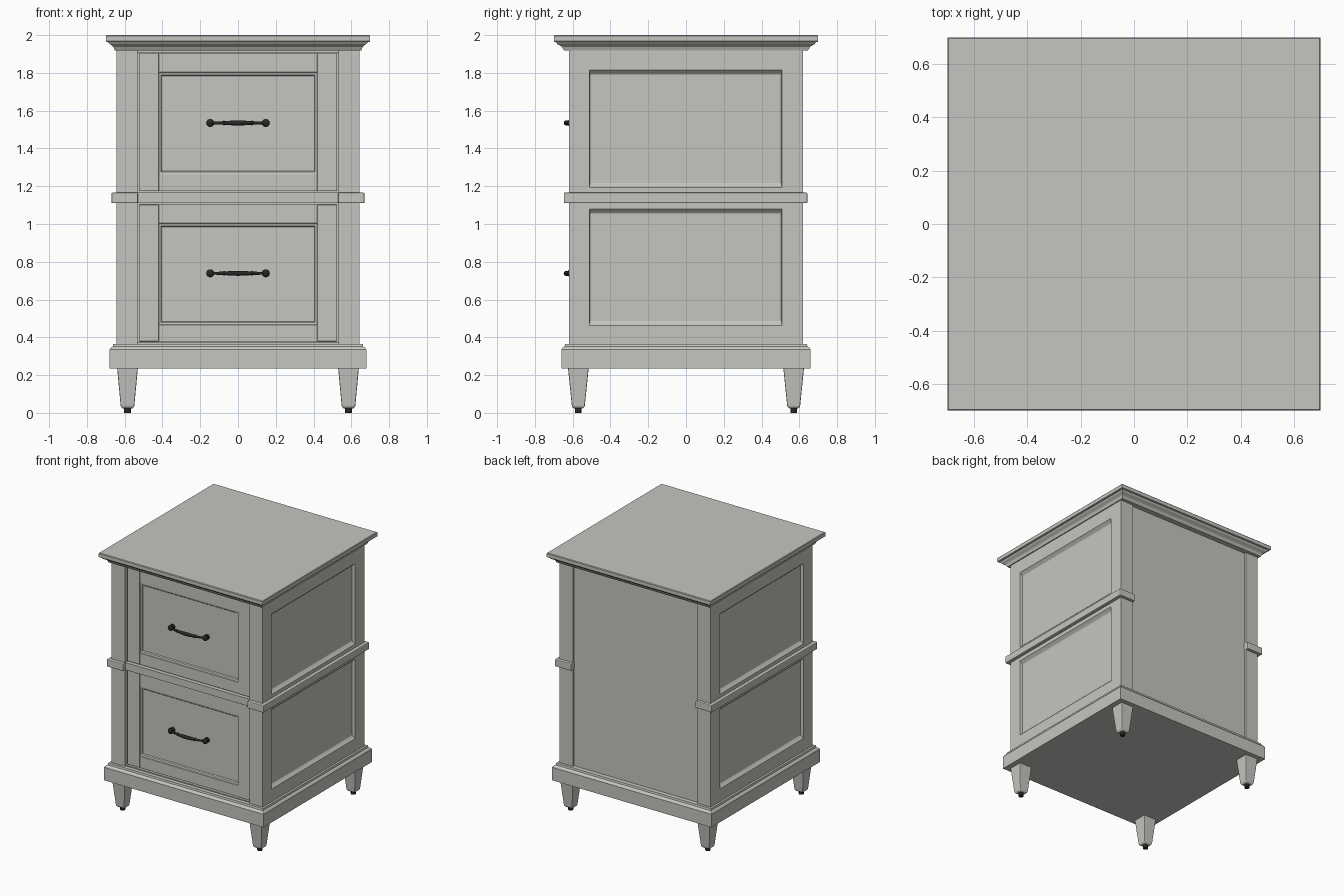
import bpy, bmesh, math
from mathutils import Vector

if "Cube" in bpy.data.objects:
    bpy.data.objects.remove(bpy.data.objects["Cube"])


def material(name, rgb):
    m = bpy.data.materials.new(name)
    m.diffuse_color = (*rgb, 1)
    m.use_nodes = True
    m.node_tree.nodes["Principled BSDF"].inputs["Base Color"].default_value = m.diffuse_color
    return m


PAINT = material("warm_grey_paint", (0.57, 0.56, 0.525))
BLACK = material("dark_metal", (0.022, 0.02, 0.019))


def finish(name, bm, mat, bevel=0, smooth=False):
    bmesh.ops.remove_doubles(bm, verts=bm.verts, dist=1e-5)
    bmesh.ops.recalc_face_normals(bm, faces=bm.faces)
    me = bpy.data.meshes.new(name)
    bm.to_mesh(me)
    bm.free()
    ob = bpy.data.objects.new(name, me)
    bpy.context.collection.objects.link(ob)
    me.materials.append(mat)
    if smooth:
        for p in me.polygons:
            p.use_smooth = True
        me.set_sharp_from_angle(angle=math.radians(40))
    if bevel:
        mod = ob.modifiers.new("soft_edges", "BEVEL")
        mod.width = bevel
        mod.segments = 2
        mod.limit_method = 'ANGLE'
    return ob


def loft(name, rings, mat, bevel=0, smooth=False):
    """Skin a stack of equal-sized point rings and cap both ends."""
    bm = bmesh.new()
    vs = [[bm.verts.new(p) for p in r] for r in rings]
    n = len(vs[0])
    for a, b in zip(vs, vs[1:]):
        for i in range(n):
            bm.faces.new((a[i], a[(i + 1) % n], b[(i + 1) % n], b[i]))
    bm.faces.new(vs[0])
    bm.faces.new(vs[-1])
    return finish(name, bm, mat, bevel, smooth)


def rect(hx, hy, z, cx=0, cy=0):
    return [(cx - hx, cy - hy, z), (cx + hx, cy - hy, z),
            (cx + hx, cy + hy, z), (cx - hx, cy + hy, z)]


def box(name, x0, x1, y0, y1, z0, z1, bevel=0):
    c = ((x1 - x0) / 2, (y1 - y0) / 2)
    m = ((x0 + x1) / 2, (y0 + y1) / 2)
    return loft(name, [rect(*c, z0, *m), rect(*c, z1, *m)], PAINT, bevel)


def circle(c, r, axis, n=14):
    pts = []
    for i in range(n):
        a = 2 * math.pi * i / n
        u, v = r * math.cos(a), r * math.sin(a)
        off = {"x": (0, u, v), "y": (u, 0, v), "z": (u, v, 0)}[axis]
        pts.append(Vector(c) + Vector(off))
    return pts


def panelled(name, us, vs, sunk, steps, thick, place):
    """Flat board on a u/v grid with chosen cells sunk through moulded steps (du, dv, depth)."""
    bm = bmesh.new()

    def face(pts):
        bm.faces.new([bm.verts.new(place(*p)) for p in pts])

    for i in range(len(us) - 1):
        for j in range(len(vs) - 1):
            u0, u1, v0, v1 = us[i], us[i + 1], vs[j], vs[j + 1]
            last = [(u0, v0, 0), (u1, v0, 0), (u1, v1, 0), (u0, v1, 0)]
            if (i, j) in sunk:
                for du, dv, d in steps:
                    new = [(u0 + du, v0 + dv, d), (u1 - du, v0 + dv, d),
                           (u1 - du, v1 - dv, d), (u0 + du, v1 - dv, d)]
                    for k in range(4):
                        q = (k + 1) % 4
                        face((last[k], last[q], new[q], new[k]))
                    last = new
            face(last)
    ring = ([(u, vs[0]) for u in us[:-1]] + [(us[-1], v) for v in vs[:-1]]
            + [(u, vs[-1]) for u in us[:0:-1]] + [(us[0], v) for v in vs[:0:-1]])
    for a, b in zip(ring, ring[1:] + ring[:1]):
        face(((*a, 0), (*b, 0), (*b, thick), (*a, thick)))
    face([(*p, thick) for p in ring])
    return finish(name, bm, PAINT)


# top board with moulded underside
loft("top_board", [rect(.695, .695, 1.964), rect(.70, .70, 1.968), rect(.70, .70, 1.995),
                   rect(.696, .696, 2.0)], PAINT)
loft("crown_moulding", [rect(.652, .645, 1.918), rect(.655, .65, 1.926), rect(.66, .657, 1.938),
                        rect(.668, .668, 1.945), rect(.678, .68, 1.952),
                        rect(.69, .69, 1.965)], PAINT)

# plinth with sloped upper edge
loft("plinth", [rect(.68, .66, .235), rect(.68, .66, .335), rect(.673, .653, .345),
                rect(.663, .643, .352), rect(.66, .64, .366)], PAINT)

# inner carcass, its back face is the recessed back panel
box("carcass", -.535, .535, -.583, .605, .36, 1.93)

# front rails around the drawers
box("top_rail", -.535, .535, -.61, -.58, 1.908, 1.93)
box("middle_rail", -.535, .535, -.615, -.58, 1.11, 1.166)
box("bottom_rail", -.535, .535, -.61, -.58, .36, .374)

for s, side in ((-1, "left"), (1, "right")):
    # side board: corner posts and two sunk panels
    panelled(side + "_side", [-.62, -.512, .508, .62], [.36, .463, 1.08, 1.193, 1.815, 1.925],
             {(1, 1), (1, 3)}, [(.001, .006, .006), (.003, .018, .018), (.004, .024, .022)],
             .112, lambda u, v, d, s=s: (s * (.644 - d), u, v))
    # waist band wrapping round the posts
    x = sorted((s * .53, s * .67))
    box(side + "_waist_band", *x, -.647, .643, 1.11, 1.166, .006)
    # tapered legs with small dark glides
    for t, end in ((-1, "front"), (1, "back")):
        cx, cy = s * .585, t * .57
        loft(f"{end}_{side}_leg", [rect(.028, .026, .024, cx, cy), rect(.036, .034, .034, cx, cy),
                                   rect(.055, .055, .24, cx, cy)], PAINT, .005)
        loft(f"{end}_{side}_glide", [circle((cx, cy, z), .018, "z") for z in (0, .03)],
             BLACK, smooth=True)

for z0, z1, label in ((.379, 1.102, "lower"), (1.175, 1.902, "upper")):
    # drawer front: stiles, then rails with the moulded centre panel
    for s, side in ((-1, "left"), (1, "right")):
        x = sorted((s * .419, s * .524))
        box(f"{label}_drawer_{side}_stile", *x, -.602, -.58, z0, z1, .002)
    panelled(label + "_drawer_panel", [-.42, .42], [z0, z0 + .086, z1 - .098, z1], {(0, 1)},
             [(.002, .002, .005), (.012, .014, .008), (.019, .026, .022)],
             .03, lambda u, v, d: (u, -.598 + d, v))
    # bowed pull handle with swelling grip
    zc = z0 + .36
    shape = [(.15, .010), (.135, .007), (.11, .008), (.08, .0095), (.074, .0135), (.066, .010),
             (.035, .0125), (0, .0135)]
    shape = [(-x, r) for x, r in shape] + [(x, r) for x, r in shape[-2::-1]]
    loft(label + "_handle_grip",
         [circle((x, -.634 + .022 * (x / .15) ** 2, zc), r, "x") for x, r in shape],
         BLACK, smooth=True)
    for s, side in ((-1, "left"), (1, "right")):
        post = [(-.570, .024), (-.582, .024), (-.586, .014), (-.600, .012), (-.606, .020),
                (-.617, .021), (-.624, .014), (-.627, .004)]
        loft(f"{label}_handle_{side}_post",
             [circle((s * .147, y, zc), r, "y") for y, r in post], BLACK, smooth=True)
